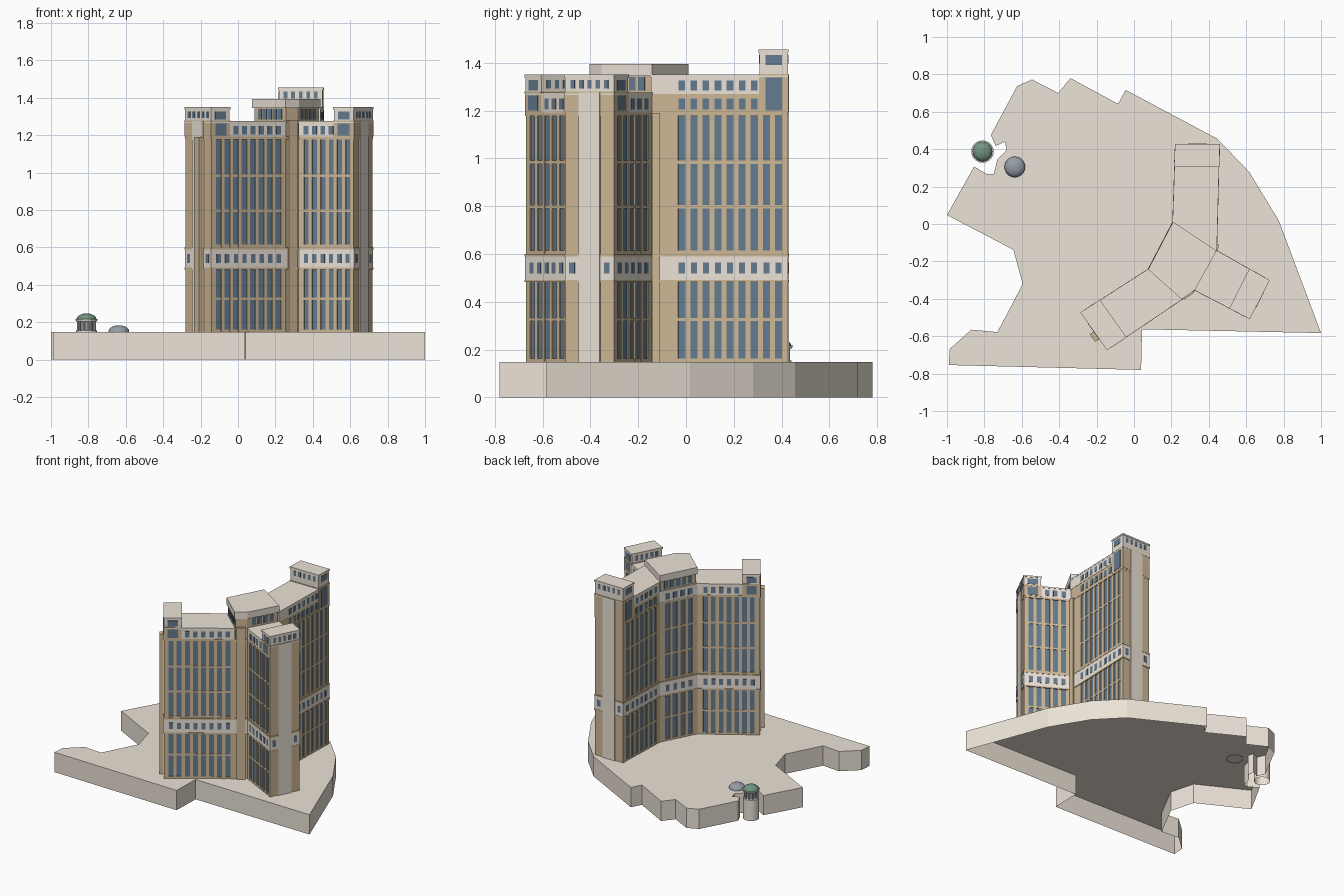
import bpy, bmesh, math
from mathutils import Vector, Matrix

if "Cube" in bpy.data.objects:
    bpy.data.objects.remove(bpy.data.objects["Cube"])

def material(name, rgb):
    m = bpy.data.materials.new(name)
    m.diffuse_color = (*rgb, 1)
    m.use_nodes = True
    m.node_tree.nodes["Principled BSDF"].inputs["Base Color"].default_value = m.diffuse_color
    return m

CREAM = material("cream", (0.84, 0.77, 0.68))
TAN = material("tan", (0.62, 0.48, 0.31))
GLASS = material("glass", (0.13, 0.20, 0.28))
GREEN = material("green_copper", (0.17, 0.30, 0.22))
GREY = material("slate", (0.30, 0.34, 0.38))
parts = {}
Z = 0.148  # podium height

def part(name, mat):
    if name not in parts:
        parts[name] = (bmesh.new(), mat)
    return parts[name][0]

def prism(bm, pts, z0, z1):
    """Extruded counter-clockwise outline; open below where it stands on something."""
    lo = [bm.verts.new((x, y, z0)) for x, y in pts]
    hi = [bm.verts.new((x, y, z1)) for x, y in pts]
    n = len(pts)
    if z0 > Z:
        bm.faces.new(lo[::-1])
    bm.faces.new(hi)
    for i in range(n):
        j = (i + 1) % n
        bm.faces.new((lo[i], lo[j], hi[j], hi[i]))

def offset(pts, d):
    """Move every edge of a counter-clockwise outline outward by d."""
    out, n = [], len(pts)
    for i in range(n):
        a, b, c = (Vector(pts[(i + k) % n]) for k in (-1, 0, 1))
        u, v = (b - a).normalized(), (c - b).normalized()
        n1, n2 = Vector((u.y, -u.x)), Vector((v.y, -v.x))
        out.append(tuple(b + (n1 + n2) * d / (1 + n1.dot(n2))))
    return out

def panel(bm, p, q, s0, s1, z0, z1, out, back=0.012):
    """Box lying on the wall p-q, from s0 to s1 along it, standing out by `out`."""
    p, q = Vector(p), Vector(q)
    u = (q - p).normalized()
    n = Vector((u.y, -u.x))
    prism(bm, [p + u * s0 - n * back, p + u * s0 + n * out,
               p + u * s1 + n * out, p + u * s1 - n * back], z0, z1)

def window_row(p, q, s0, s1, count, z0, z1, out, fill=0.6):
    step = (s1 - s0) / count
    for i in range(count):
        c = s0 + (i + 0.5) * step
        panel(part("small_windows", GLASS), p, q, c - step * fill / 2, c + step * fill / 2, z0, z1, out)

# podium
BASE = [(-1, .048), (-.645, -.138), (-.595, -.32), (-.73, -.578), (-.87, -.565), (-.985, -.668),
        (-.99, -.754), (.038, -.78), (.043, -.563), (1, -.583), (.775, .016), (.615, .28), (.445, .456),
        (-.045, .717), (-.085, .642), (-.34, .78), (-.405, .70), (-.545, .772), (-.625, .737),
        (-.765, .476), (-.74, .417), (-.69, .44), (-.68, .395), (-.73, .346), (-.75, .266),
        (-.785, .266), (-.855, .307)]
prism(part("podium", CREAM), BASE, 0, Z)

# three-winged tower outline, counter-clockwise
A, B, C, D, E = (.44, -.143), (.455, .425), (.223, .425), (.209, .01), (.077, -.243)
F, G, H, I, J, K = (-.281, -.474), (-.143, -.67), (.255, -.402), (.325, -.352), (.618, -.504), (.72, -.302)
TOWER = [A, B, C, D, E, F, G, H, I, J, K]
prism(part("tower_core", TAN), offset(TOWER, -.007), Z, 1.19)
prism(part("middle_band", CREAM), offset(TOWER, .002), .49, .595)
for z in (.487, .595):
    prism(part("band_trim", TAN), offset(TOWER, .004), z - .005, z + .005)
prism(part("cornice", TAN), offset(TOWER, .002), 1.178, 1.192)

# window walls: start, end, first and last window position, columns
FACADES = [(A, B, .10, .555, 9), (C, D, .025, .39, 7), (D, E, .03, .26, 4), (E, F, .03, .40, 7),
           (G, H, .02, .46, 8), (I, J, .02, .32, 6), (K, A, .02, .30, 5)]
for p, q, s0, s1, n in FACADES:
    length = (Vector(q) - Vector(p)).length
    step = (s1 - s0) / n
    for z0, z1 in ((Z, .49), (.595, 1.18)):
        panel(part("tall_windows", GLASS), p, q, s0, s1, z0, z1, -.005)
        for a, b in ((0, s0), (s1, length)):
            panel(part("corner_piers", TAN), p, q, a, b, z0, z1, 0)
        for i in range(n + 1):
            c = s0 + i * step
            panel(part("mullions", TAN), p, q, c - .0105, c + .0105, z0, z1, 0)
    for z in (.155, .326, .608, .797, .984):
        panel(part("floor_bars", TAN), p, q, s0, s1, z - .007, z + .007, -.001)
    window_row(p, q, s0, s1, n, .518, .565, .0035, .5)

# piers in the inner corners between the wings
panel(part("inner_corner_piers", TAN), H, I, .013, .073, Z, 1.28, .01)
panel(part("inner_corner_piers", TAN), A, B, .0, .035, Z, 1.19, .01)

# wing crowns
NORTH, WEST, EAST = [A, B, C, D], [E, F, G, H], [I, J, K, A]
prism(part("north_crown", TAN), NORTH, 1.19, 1.27)
prism(part("upper_band", CREAM), offset(NORTH, .002), 1.27, 1.34)
prism(part("wing_roofs", CREAM), offset(NORTH, .003), 1.34, 1.35)
for w in (WEST, EAST):
    prism(part("upper_band", CREAM), offset(w, .001), 1.19, 1.265)
    prism(part("wing_roofs", CREAM), offset(w, .003), 1.265, 1.275)
for p, q, s0, s1, n in FACADES:
    # skip the columns that lie under an end pavilion
    step, skip = (s1 - s0) / n, 0 if p == D else 2
    a, b = (s0 + skip * step, s1) if p in (C, G, K) else (s0, s1 - skip * step)
    window_row(p, q, a, b, n - skip, 1.205, 1.25, .003, .55)
    if B in (p, q) or C in (p, q):
        window_row(p, q, a, b, n - skip, 1.285, 1.325, .004, .55)

# central raised block
CENTRE = [A, D, E, H, I]
prism(part("centre_block", TAN), offset(CENTRE, -.008), 1.19, 1.35)
prism(part("upper_band", CREAM), offset([D, E, (.2, -.2)], .001), 1.19, 1.275)
prism(part("centre_roof", CREAM), offset(CENTRE, .001), 1.345, 1.395)
for p, q, n in ((D, E, 5), (E, H, 5), (I, A, 4)):
    window_row(p, q, .03, (Vector(q) - Vector(p)).length - .03, n, 1.285, 1.34, -.005, .7)

# end pavilions on each wing, with the pale stripe down the end wall
for inner0, p, q, inner1, z0, z1 in ((A, B, C, D, 1.35, 1.455), (E, F, G, H, 1.275, 1.35),
                                     (I, J, K, A, 1.275, 1.35)):
    vp, vq = Vector(p), Vector(q)
    depth = .117
    b0 = vp + (Vector(inner0) - vp).normalized() * depth
    b1 = vq + (Vector(inner1) - vq).normalized() * depth
    quad = [tuple(b1), tuple(b0), p, q]
    width = (vq - vp).length
    prism(part("end_shafts", TAN), offset(quad, .003), 1.192, z0)
    prism(part("end_pavilions", CREAM), offset(quad, .001), z0, z1 - .01)
    prism(part("pavilion_roofs", CREAM), offset(quad, .004), z1 - .012, z1)
    prism(part("pavilion_trim", TAN), offset(quad, .004), z0 - .004, z0 + .004)
    for a, b in ((b0, p), (q, b1)):
        window_row(a, b, .018, .10, 1, z1 - .065, z1 - .022, .003, .85)
        window_row(a, b, .018, .10, 1, 1.2, z0 - .012, .005, .85)
    window_row(p, q, .015, width - .015, 5, z1 - .058, z1 - .022, .003, .5)
    window_row(b1, b0, .015, width - .015, 5, z1 - .058, z1 - .022, .003, .5)
    panel(part("end_stripes", CREAM), p, q, width * .28, width * .72, Z, z0, .006)
    for a, b in ((0, .28), (.72, 1)):
        panel(part("end_piers", TAN), p, q, width * a, width * b, Z, 1.19, 0)
        window_row(p, q, width * a, width * b, 1, .518, .565, .0035, .4)

# slim shaft on the west wing end
panel(part("west_shaft", TAN), F, G, .12, .17, Z, 1.19, .03)

# write the collected parts
for name, (bm, mat) in parts.items():
    me = bpy.data.meshes.new(name)
    bm.to_mesh(me)
    bm.free()
    me.materials.append(mat)
    bpy.context.collection.objects.link(bpy.data.objects.new(name, me))

def lathe(name, profile, x, y, mat, seg=20):
    bm = bmesh.new()
    vs = [bm.verts.new((r, 0, z)) for r, z in profile]
    es = [bm.edges.new(e) for e in zip(vs, vs[1:])]
    bmesh.ops.spin(bm, geom=vs + es, cent=(0, 0, 0), axis=(0, 0, 1), angle=math.tau, steps=seg)
    bmesh.ops.remove_doubles(bm, verts=bm.verts, dist=1e-5)
    bmesh.ops.recalc_face_normals(bm, faces=bm.faces)
    bm.transform(Matrix.Translation((x, y, 0)))
    me = bpy.data.meshes.new(name)
    bm.to_mesh(me)
    bm.free()
    me.materials.append(mat)
    ob = bpy.data.objects.new(name, me)
    bpy.context.collection.objects.link(ob)
    bpy.context.view_layer.objects.active = ob
    ob.select_set(True)
    bpy.ops.object.shade_smooth_by_angle(angle=math.radians(35))
    ob.select_set(False)

def dome(r, h, z):
    return [(r * math.cos(t * math.pi / 12), z + h * math.sin(t * math.pi / 12)) for t in range(6)] + [(0, z + h)]

# round garden pavilion and low dome
PX, PY = -.81, .387
lathe("pavilion_pedestal", [(.055, 0), (.055, .155), (0, .155)], PX, PY, CREAM)
lathe("pavilion_drum", [(.032, .15), (.032, .21)], PX, PY, GREY)
lathe("pavilion_ring", [(0, .205), (.056, .205), (.06, .217), (0, .217)], PX, PY, CREAM)
lathe("pavilion_dome", dome(.053, .033, .215), PX, PY, GREEN)
for i in range(10):
    a = math.tau * i / 10
    lathe("pavilion_column", [(.005, .15), (.005, .207)], PX + .045 * math.cos(a), PY + .045 * math.sin(a), CREAM, 8)
lathe("low_dome", [(.056, Z - .003)] + dome(.055, .032, .152), -.637, .305, GREY)
